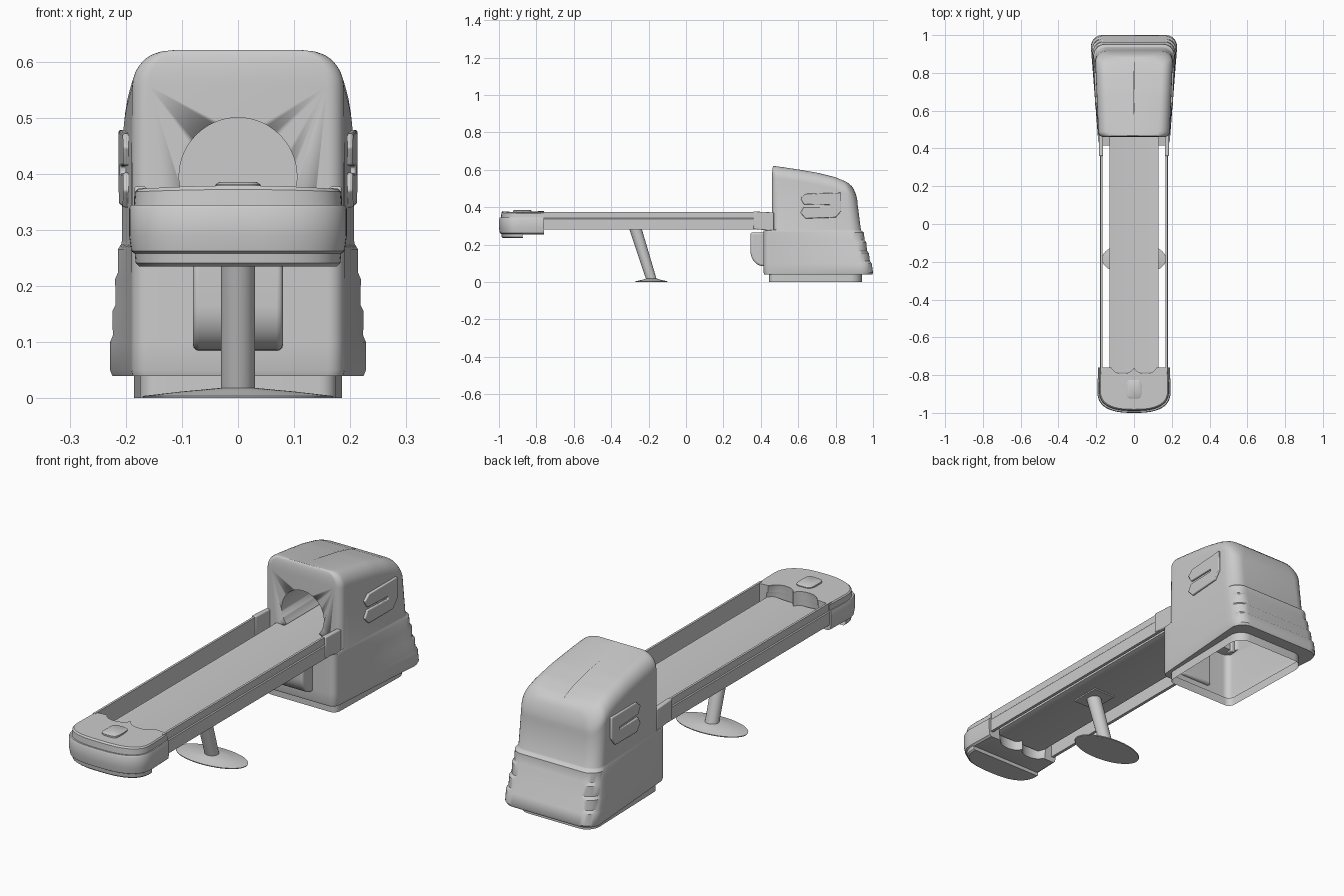
import bpy, bmesh, math

if "Cube" in bpy.data.objects:
    bpy.data.objects.remove(bpy.data.objects["Cube"])


def finish(name, bm, bevel=0.0, angle=35):
    bmesh.ops.recalc_face_normals(bm, faces=bm.faces)
    me = bpy.data.meshes.new(name)
    bm.to_mesh(me)
    bm.free()
    ob = bpy.data.objects.new(name, me)
    bpy.context.collection.objects.link(ob)
    bpy.ops.object.select_all(action='DESELECT')
    ob.select_set(True)
    bpy.context.view_layer.objects.active = ob
    bpy.ops.object.shade_smooth_by_angle(angle=math.radians(angle))
    if bevel:
        m = ob.modifiers.new("round", 'BEVEL')
        m.width, m.segments, m.limit_method = bevel, 3, 'ANGLE'
        m.angle_limit = math.radians(40)
    return ob


def loft(name, rings, bevel=0.0, angle=35):
    bm = bmesh.new()
    vs = [[bm.verts.new(p) for p in r] for r in rings]
    n = len(vs[0])
    for a, b in zip(vs, vs[1:]):
        for i in range(n):
            bm.faces.new((a[i], a[(i + 1) % n], b[(i + 1) % n], b[i]))
    bm.faces.new(vs[0][::-1])
    bm.faces.new(vs[-1])
    return finish(name, bm, bevel, angle)


def prism_x(name, pts, x0, x1, bevel=0.0):
    """Side profile (y, z) extruded across x; x0 and x1 may depend on y."""
    return loft(name, [[(x0(y), y, z) for y, z in pts],
                       [(x1(y), y, z) for y, z in pts]], bevel)


def prism_y(name, pts, y0, y1, bevel=0.0):
    return loft(name, [[(x, y, z) for x, z in pts] for y in (y0, y1)], bevel)


def const(v):
    return lambda y: v


def lerp_table(t, v):
    for (a, p), (b, q) in zip(t, t[1:]):
        if v <= b:
            return p + (q - p) * max(0, v - a) / (b - a)
    return t[-1][1]


# Plan outline of the cabinet: rounded trapezoid
def plan(yf, yr, wf, wr, z, rf=0.03, rr=0.06):
    half = []
    fx, rx = min(rf, wf), min(rr, wr)
    for i in range(7):
        a = math.pi / 2 * i / 6
        half.append((wf - fx + fx * math.sin(a), yf + rf - rf * math.cos(a)))
    for i in range(1, 14):
        t = i / 14
        half.append((wf + (wr - wf) * t, yf + rf + (yr - rr - yf - rf) * t))
    for i in range(9):
        a = math.pi / 2 * i / 8
        half.append((wr - rx + rx * math.cos(a), yr - rr + rr * math.sin(a)))
    full = half + [(-x, y) for x, y in reversed(half)]
    return [(x, y, z(y) if callable(z) else z) for x, y in full]


# Cabinet: plinth, ridged skirt, upper shell with sloping roof
roof = [(0.46, 0.622), (0.52, 0.614), (0.6, 0.602), (0.7, 0.585), (0.8, 0.56),
        (0.86, 0.535), (0.89, 0.51), (0.92, 0.475)]
rings = [plan(0.445, 0.94, 0.175, 0.185, 0.0), plan(0.445, 0.94, 0.175, 0.185, 0.04),
         plan(0.418, 0.995, 0.188, 0.224, 0.04)]
for z, yr, wr in [(0.05, 1.0, 0.228), (0.10, 0.993, 0.228), (0.112, 0.983, 0.223),
                  (0.155, 0.978, 0.224), (0.167, 0.968, 0.218), (0.212, 0.964, 0.219),
                  (0.224, 0.955, 0.214), (0.265, 0.951, 0.214), (0.275, 0.938, 0.208)]:
    rings.append(plan(0.415, yr, 0.19, wr, z))
rings.append(plan(0.46, 0.935, 0.19, 0.207, 0.28))
for i in range(8):
    a = math.pi / 2 * i / 7
    c, drop = 1 - math.cos(a), 0.065 * (1 - math.sin(a))
    rings.append(plan(0.46 + 0.008 * c, 0.918 - 0.035 * c, 0.189 - 0.06 * c, 0.205 - 0.06 * c,
                      lambda y, d=drop: lerp_table(roof, y) - d))
rings.append(plan(0.468, 0.883, 0.003, 0.003, lambda y: lerp_table(roof, y)))
cabinet = loft("scanner_cabinet", rings)

# Keyhole bore cut into the cabinet front
arc = [(0.105 * math.cos(math.radians(d)), 0.395 + 0.105 * math.sin(math.radians(d)))
       for d in range(-40, 221, 5)]
bore = prism_y("bore_cutter", arc + [(-0.1, 0.315), (-0.132, 0.308), (-0.132, 0.29),
                                     (0.132, 0.29), (0.132, 0.308), (0.1, 0.315)], 0.40, 0.80)
bore.hide_render = True
bore.hide_viewport = False
cut = cabinet.modifiers.new("bore", 'BOOLEAN')
cut.object, cut.operation, cut.solver = bore, 'DIFFERENCE', 'EXACT'
bpy.ops.object.select_all(action='DESELECT')
cabinet.select_set(True)
bpy.context.view_layer.objects.active = cabinet
bpy.ops.object.modifier_apply(modifier=cut.name)
bpy.data.objects.remove(bore)

# Open underside of the plinth
bm = bmesh.new()
bm.from_mesh(cabinet.data)
under = [f for f in bm.faces if all(v.co.z < 0.001 for v in f.verts)]
bmesh.ops.delete(bm, geom=under, context='FACES_ONLY')
bm.to_mesh(cabinet.data)
bm.free()

# Drive housing below the bed
curve = [(0.345 + 0.07 * (1 - math.cos(math.radians(d))), 0.165 - 0.08 * math.sin(math.radians(d)))
         for d in range(0, 91, 10)]
prism_x("drive_housing", [(0.43, 0.265), (0.345, 0.265)] + curve + [(0.43, 0.085)],
        const(-0.08), const(0.08), 0.01)

# Sliding bed with slightly dished top
top = [(0.13 - 0.026 * i, 0.322 - 0.006 * (1 - ((0.13 - 0.026 * i) / 0.13) ** 2)) for i in range(11)]
prism_y("patient_bed", top + [(-0.13, 0.305), (-0.11, 0.298), (0.11, 0.298), (0.13, 0.305)],
        -0.785, 0.79)

# Rails, end brackets and raised side pads on both sides
pad = [(0.83, 0.478), (0.64, 0.472), (0.612, 0.448), (0.63, 0.415), (0.77, 0.413), (0.77, 0.401),
       (0.63, 0.402), (0.612, 0.37), (0.64, 0.34), (0.80, 0.345), (0.83, 0.38)]
for side, s in (("left", -1), ("right", 1)):
    rail = [(0.167, 0.28), (0.181, 0.28), (0.181, 0.338), (0.177, 0.342), (0.177, 0.375), (0.167, 0.375)]
    prism_y(side + "_rail", [(s * x, z) for x, z in rail], -0.78, 0.40)
    prism_x(side + "_rail_bracket",
            [(0.36, 0.284), (0.36, 0.378), (0.47, 0.372), (0.47, 0.27), (0.42, 0.278)],
            const(s * 0.163), const(s * 0.185), 0.005)
    prism_x(side + "_side_pad", pad, const(s * 0.185),
            lambda y, s=s: s * (0.204 + 0.04 * (y - 0.6)), 0.004)


# End block: rounded plan with two heel scallops in its back edge
def end_outline(z, s=1.0, back=-0.76, scallop=0.035, dome=0.0):
    pts = []
    for i in range(41):
        a = math.pi * i / 40
        c, q = math.cos(a), math.sin(a)
        pts.append((0.194 * math.copysign(abs(c) ** 0.75, c), -0.88 - 0.12 * q ** 0.75))
    for i in range(33):
        x = -0.19 + 0.38 * i / 32
        d = max(0, 1 - ((abs(x) - 0.065) / 0.06) ** 2)
        pts.append((x, back - scallop * math.sqrt(d)))
    return [(x * s, -0.76 + (y + 0.76) * s, z - dome * (x / 0.19) ** 2) for x, y in pts]


loft("end_block", [end_outline(0.255, 0.93), end_outline(0.262, 0.98), end_outline(0.29, 1.0),
                   end_outline(0.338, 1.0), end_outline(0.344, 0.985), end_outline(0.344, 0.955),
                   end_outline(0.372, 0.945, dome=0.004), end_outline(0.379, 0.92, dome=0.006)])
loft("end_block_lower_lip", [end_outline(0.235, 0.91, -0.88, 0), end_outline(0.241, 0.94, -0.88, 0),
                             end_outline(0.262, 0.95, -0.88, 0)])


def oval(cx, cy, z, rx, ry, power=1.0, n=40):
    out = []
    for i in range(n):
        c, q = math.cos(2 * math.pi * i / n), math.sin(2 * math.pi * i / n)
        out.append((cx + rx * math.copysign(abs(c) ** power, c),
                    cy + ry * math.copysign(abs(q) ** power, q), z))
    return out


# Control pad on the end block
loft("control_pad", [oval(0, -0.875, 0.37, 0.04, 0.05, 0.5), oval(0, -0.875, 0.381, 0.04, 0.05, 0.5),
                     oval(0, -0.875, 0.385, 0.034, 0.044, 0.5)])

# Slanted support leg with oval foot and mounting plate
loft("support_leg", [oval(0, -0.183, 0.008, 0.03, 0.028), oval(0, -0.275, 0.30, 0.03, 0.034)])
loft("support_foot", [oval(0, -0.185, 0.0, 0.168, 0.085), oval(0, -0.185, 0.004, 0.17, 0.086),
                      oval(0, -0.185, 0.012, 0.1, 0.05), oval(0, -0.185, 0.018, 0.035, 0.032)])
prism_x("leg_mount", [(-0.34, 0.292), (-0.2, 0.292), (-0.2, 0.3), (-0.34, 0.3)],
        const(-0.055), const(0.055))
